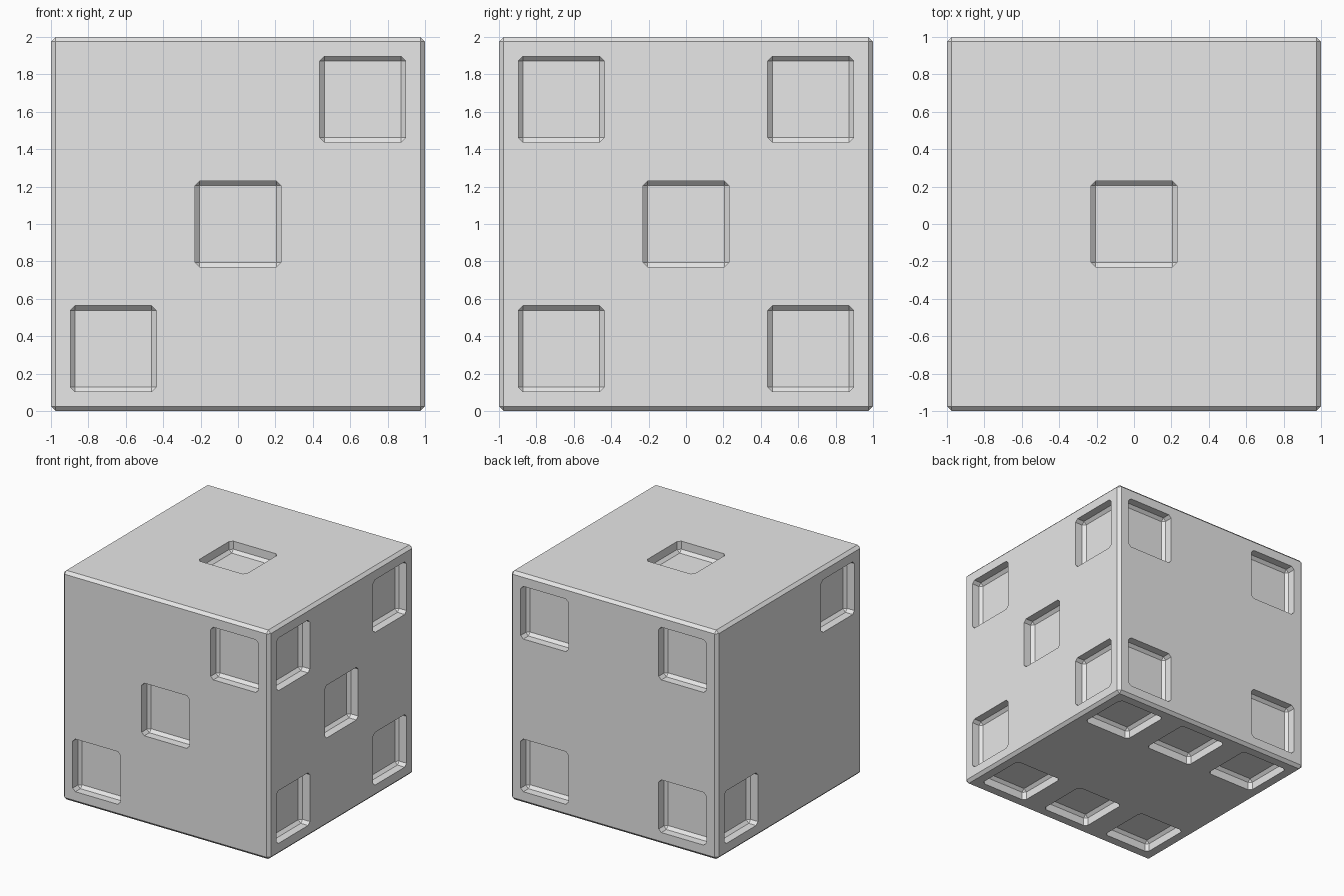
import bpy, bmesh
from mathutils import Vector

if "Cube" in bpy.data.objects:
    bpy.data.objects.remove(bpy.data.objects["Cube"])

T = 2 / 3          # spacing of the 3 x 3 cells on each side
HALF = 0.23        # half width of a square pip
DEPTH = 0.095
BEVEL = 0.025

# pip cell centres, cube centred on the origin
pips = []
pips += [(0, 0, 1)]                                                   # top: one
pips += [(-1, T * a, -T * a) for a in (-1, 1)]                        # left: two
pips += [(T * a, -1, T * a) for a in (-1, 0, 1)]                      # front: three
pips += [(T * a, 1, T * b) for a in (-1, 1) for b in (-1, 1)]         # back: four
pips += [(1, T * a, T * b) for a in (-1, 1) for b in (-1, 1)] + [(1, 0, 0)]  # right: five
pips += [(T * a, T * b, -1) for a in (-1, 0, 1) for b in (-1, 1)]     # bottom: six
pips = [Vector(p) for p in pips]

# cube cut into cells
bm = bmesh.new()
bmesh.ops.create_cube(bm, size=2)
bmesh.ops.subdivide_edges(bm, edges=bm.edges[:], cuts=2, use_grid_fill=True)
bm.normal_update()
cells = [f for f in bm.faces
         if any((f.calc_center_median() - p).length < 0.05 for p in pips)]

# square recessed pips
bmesh.ops.inset_individual(bm, faces=cells, thickness=1 / 3 - HALF, use_even_offset=True)
bm.normal_update()
bmesh.ops.inset_individual(bm, faces=cells, thickness=0, depth=-DEPTH)
bm.normal_update()

# bevel the cube edges, the pip floors and the pip wall corners, not the pip rims
floor_verts = {v for f in cells for v in f.verts}


def on_cube_edge(e):
    return all(sum(abs(c) > 0.999 for c in v.co) >= 2 for v in e.verts)


sharp = [e for e in bm.edges if on_cube_edge(e) and e.calc_face_angle(0) > 1
         or any(v in floor_verts for v in e.verts)]
bmesh.ops.bevel(bm, geom=sharp, offset=BEVEL, offset_type='OFFSET', segments=1,
                profile=0.5, affect='EDGES', clamp_overlap=True)
bmesh.ops.translate(bm, verts=bm.verts[:], vec=(0, 0, 1))
bmesh.ops.recalc_face_normals(bm, faces=bm.faces[:])

mesh = bpy.data.meshes.new("die")
bm.to_mesh(mesh)
bm.free()
die = bpy.data.objects.new("die", mesh)
bpy.context.collection.objects.link(die)

mat = bpy.data.materials.new("light grey")
mat.diffuse_color = (0.8, 0.8, 0.8, 1)
mat.use_nodes = True
mat.node_tree.nodes["Principled BSDF"].inputs["Base Color"].default_value = mat.diffuse_color
mesh.materials.append(mat)
